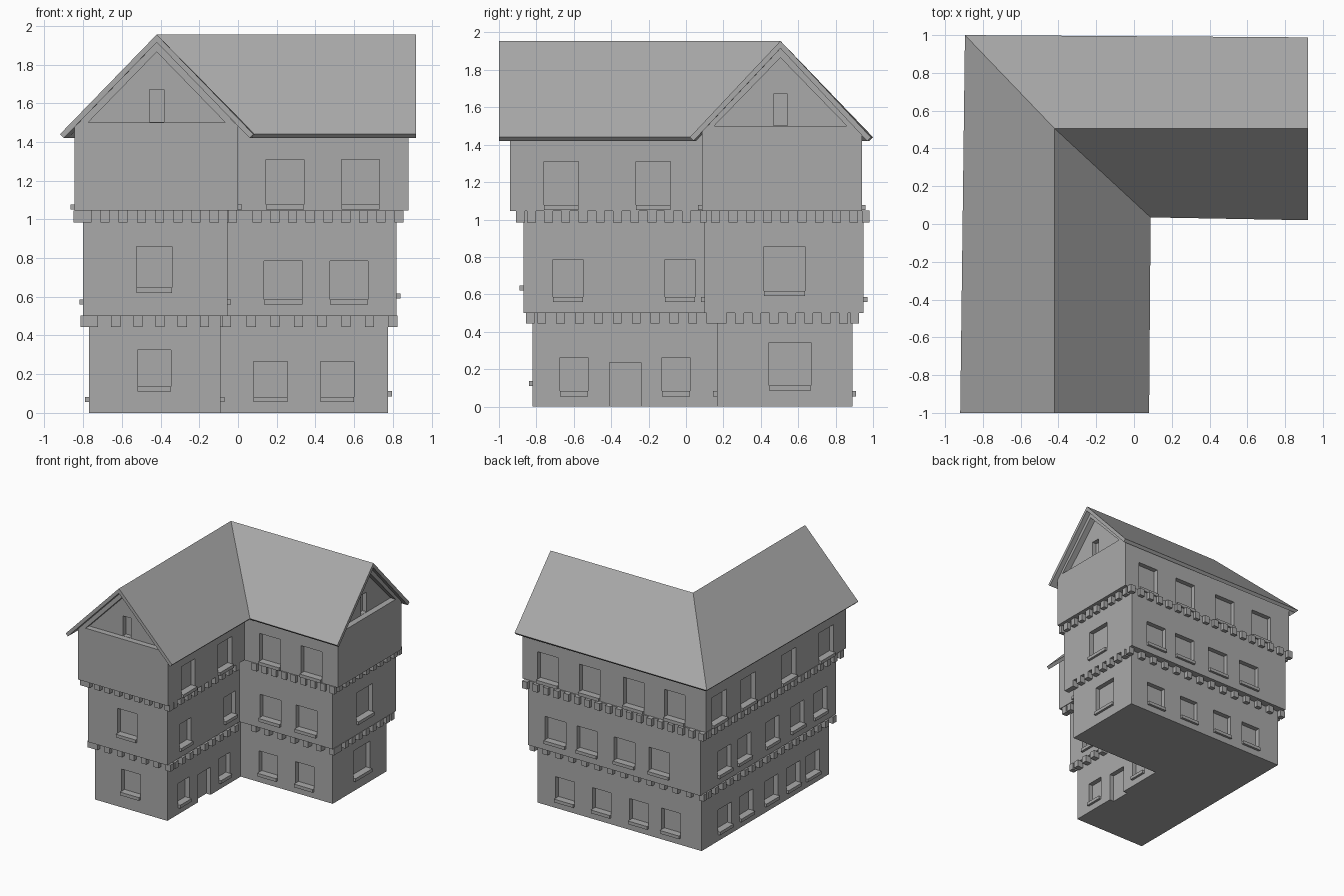
import bpy, bmesh

if "Cube" in bpy.data.objects:
    bpy.data.objects.remove(bpy.data.objects["Cube"])

mat = bpy.data.materials.new("plain grey")
mat.diffuse_color = (0.4, 0.4, 0.4, 1)
mat.use_nodes = True
mat.node_tree.nodes["Principled BSDF"].inputs["Base Color"].default_value = mat.diffuse_color


def finish(name, bm):
    bmesh.ops.recalc_face_normals(bm, faces=bm.faces[:])
    me = bpy.data.meshes.new(name)
    bm.to_mesh(me)
    bm.free()
    me.materials.append(mat)
    ob = bpy.data.objects.new(name, me)
    bpy.context.collection.objects.link(ob)
    return ob


def loft(bm, rings):
    """Skin matching closed rings of points and cap both ends."""
    vs = [[bm.verts.new(p) for p in r] for r in rings]
    n = len(vs[0])
    for a, b in zip(vs, vs[1:]):
        for i in range(n):
            j = (i + 1) % n
            bm.faces.new((a[i], a[j], b[j], b[i]))
    bm.faces.new(vs[0][::-1])
    bm.faces.new(vs[-1])


def box(bm, axis, d0, d1, u0, u1, z0, z1):
    """Box with depth range d along axis and width range u along the other one."""
    x, y = ((d0, d1), (u0, u1)) if axis == 'x' else ((u0, u1), (d0, d1))
    x, y = sorted(x), sorted(y)
    loft(bm, [[(x[0], y[0], z), (x[1], y[0], z), (x[1], y[1], z), (x[0], y[1], z)]
              for z in (z0, z1)])


def outline(x0, x1, y0, y1, xi, yi):
    return [(x0, y0), (xi, y0), (xi, yi), (x1, yi), (x1, y1), (x0, y1)]


def carve(ob, bm):
    """Cut the shapes in bm out of ob."""
    cutter = finish("cutter", bm)
    cutter.hide_render = True
    mod = ob.modifiers.new("openings", 'BOOLEAN')
    mod.operation, mod.solver, mod.object = 'DIFFERENCE', 'EXACT', cutter
    mod.use_self = True
    bpy.context.view_layer.objects.active = ob
    bpy.ops.object.modifier_apply(modifier=mod.name)
    bpy.data.objects.remove(cutter)


def windows(name, wall, rows, extra=None):
    """Recess each row of windows into the wall and add a sill below each."""
    cut, sills = extra or bmesh.new(), bmesh.new()
    for axis, sign, p, z0, z1, starts, w in rows:
        for u in starts:
            box(cut, axis, p + sign * 0.05, p - sign * 0.04, u, u + w, z0 + 0.005, z1)
            box(sills, axis, p + sign * 0.02, p - sign * 0.045, u, u + w, z0, z0 + 0.027)
    carve(wall, cut)
    finish(name, sills)


# Storey sizes: x0, x1, y0, y1, inner corner x, inner corner y
ground = (-0.77, 0.775, -0.82, 0.89, -0.09, 0.165)
middle = (-0.80, 0.82, -0.87, 0.95, -0.055, 0.10)
upper = (-0.845, 0.88, -0.94, 0.94, 0.0, 0.085)
RX, RY = -0.42, 0.505          # ridge lines

# Ground and middle storey walls
walls = []
for name, dims, z0, z1 in (("ground_walls", ground, 0, 0.5),
                           ("middle_walls", middle, 0.5, 1.046)):
    bm = bmesh.new()
    loft(bm, [[(x, y, z) for x, y in outline(*dims)] for z in (z0, z1)])
    walls.append(finish(name, bm))

# Upper storey with both gables, swept around the corner
x0, x1, y0, y1, xi, yi = upper
heights = (1.045, 1.48, 1.925, 1.48, 1.045)
xs = (x0, x0, RX, xi, xi)
ys = (y1, y1, RY, yi, yi)
bm = bmesh.new()
loft(bm, [[(x, y0, z) for x, z in zip(xs, heights)],
          list(zip(xs, ys, heights)),
          [(x1, y, z) for y, z in zip(ys, heights)]])
walls.append(finish("upper_walls", bm))

# Ground storey windows and door
door = bmesh.new()
box(door, 'x', -0.04, -0.13, -0.41, -0.24, -0.02, 0.235)
windows("ground_sills", walls[0], [
    ('y', -1, -0.82, 0.11, 0.325, (-0.52,), 0.175),
    ('y', -1, 0.165, 0.055, 0.265, (0.08, 0.425), 0.175),
    ('x', 1, -0.09, 0.055, 0.262, (-0.674, -0.128), 0.15),
    ('x', 1, 0.775, 0.085, 0.342, (0.444,), 0.224),
    ('y', 1, 0.89, 0.055, 0.265, (-0.57, -0.27, 0.08, 0.425), 0.178),
    ('x', -1, -0.77, 0.055, 0.265, (-0.69, -0.43, -0.135, 0.2, 0.488), 0.18),
], door)

# Middle storey windows
windows("middle_sills", walls[1], [
    ('y', -1, -0.87, 0.62, 0.86, (-0.525,), 0.185),
    ('y', -1, 0.10, 0.56, 0.785, (0.135, 0.475), 0.197),
    ('x', 1, -0.055, 0.56, 0.785, (-0.71, -0.112), 0.16),
    ('x', 1, 0.82, 0.59, 0.855, (0.418,), 0.218),
    ('y', 1, 0.95, 0.56, 0.785, (-0.51, -0.185, 0.165, 0.465), 0.195),
    ('x', -1, -0.80, 0.56, 0.785, (-0.75, -0.445, -0.105, 0.268, 0.535), 0.182),
])

# Upper storey windows, recessed gable triangles and attic niches
gable = bmesh.new()
tri = ((-0.355, 1.5), (0.355, 1.5), (0, 1.865))
loft(gable, [[(RX + u, y, z) for u, z in tri] for y in (-1.0, -0.89)])
loft(gable, [[(x, RY + u, z) for u, z in tri] for x in (0.94, 0.83)])
box(gable, 'y', -0.9, -0.85, RX - 0.038, RX + 0.038, 1.502, 1.67)
box(gable, 'x', 0.84, 0.79, RY - 0.038, RY + 0.038, 1.502, 1.67)
windows("upper_sills", walls[2], [
    ('y', -1, 0.085, 1.05, 1.31, (0.145, 0.535), 0.195),
    ('x', 1, 0.0, 1.05, 1.31, (-0.76, -0.267), 0.185),
    ('y', 1, 0.94, 1.05, 1.31, (-0.65, -0.265, 0.15, 0.543), 0.195),
    ('x', -1, -0.845, 1.05, 1.31, (-0.775, -0.27, 0.275, 0.665), 0.193),
], gable)


def bracket_row(name, wall, edge, z0, z1, pitch_x, pitch_y):
    """Evenly spaced blocks all around a storey, from the wall out to the edge."""
    wx0, wx1, wy0, wy1, wxi, wyi = wall
    ex0, ex1, ey0, ey1, exi, eyi = edge
    w = 0.047
    bm = bmesh.new()
    for axis, d0, d1, u0, u1, pitch in (
            ('y', wy0 + 0.01, ey0, ex0 + 0.045, exi, pitch_x),
            ('y', wyi + 0.01, eyi, exi + 0.08, ex1, pitch_x),
            ('y', wy1 - 0.01, ey1, ex0, ex1, pitch_x),
            ('x', wx0 + 0.01, ex0, ey0, ey1 - 0.06, pitch_y),
            ('x', wxi - 0.01, exi, ey0 + 0.06, eyi - 0.05, pitch_y),
            ('x', wx1 - 0.01, ex1, eyi + 0.06, ey1 - 0.06, pitch_y)):
        n = round((u1 - u0 - w) / pitch)
        for i in range(n + 1):
            u = u0 + (u1 - u0 - w) * i / n
            box(bm, axis, d0, d1, u, u + w, z0, z1)
    finish(name, bm)


# Rows of blocks under each overhang
bracket_row("lower_brackets", ground, (-0.815, 0.825, -0.855, 0.925, -0.035, 0.11),
            0.445, 0.502, 0.125, 0.097)
bracket_row("upper_brackets", middle, (-0.85, 0.855, -0.91, 0.98, -0.005, 0.075),
            0.985, 1.047, 0.095, 0.09)

# Roof slab: outer eave, ridge, inner eave, then the underside
rz = (1.44, 1.955, 1.44, 1.42, 1.915, 1.42)
front = (-0.92, RX, 0.08, 0.06, RX, -0.90)
corner = ((-0.895, 1.0), (RX, RY), (0.088, 0.035), (0.07, 0.055), (RX, RY), (-0.875, 0.98))
right = (0.988, RY, 0.02, 0.04, RY, 0.968)
bm = bmesh.new()
loft(bm, [[(x, -1.0, z) for x, z in zip(front, rz)],
          [(x, y, z) for (x, y), z in zip(corner, rz)],
          [(0.92, y, z) for y, z in zip(right, rz)]])
finish("roof", bm)
